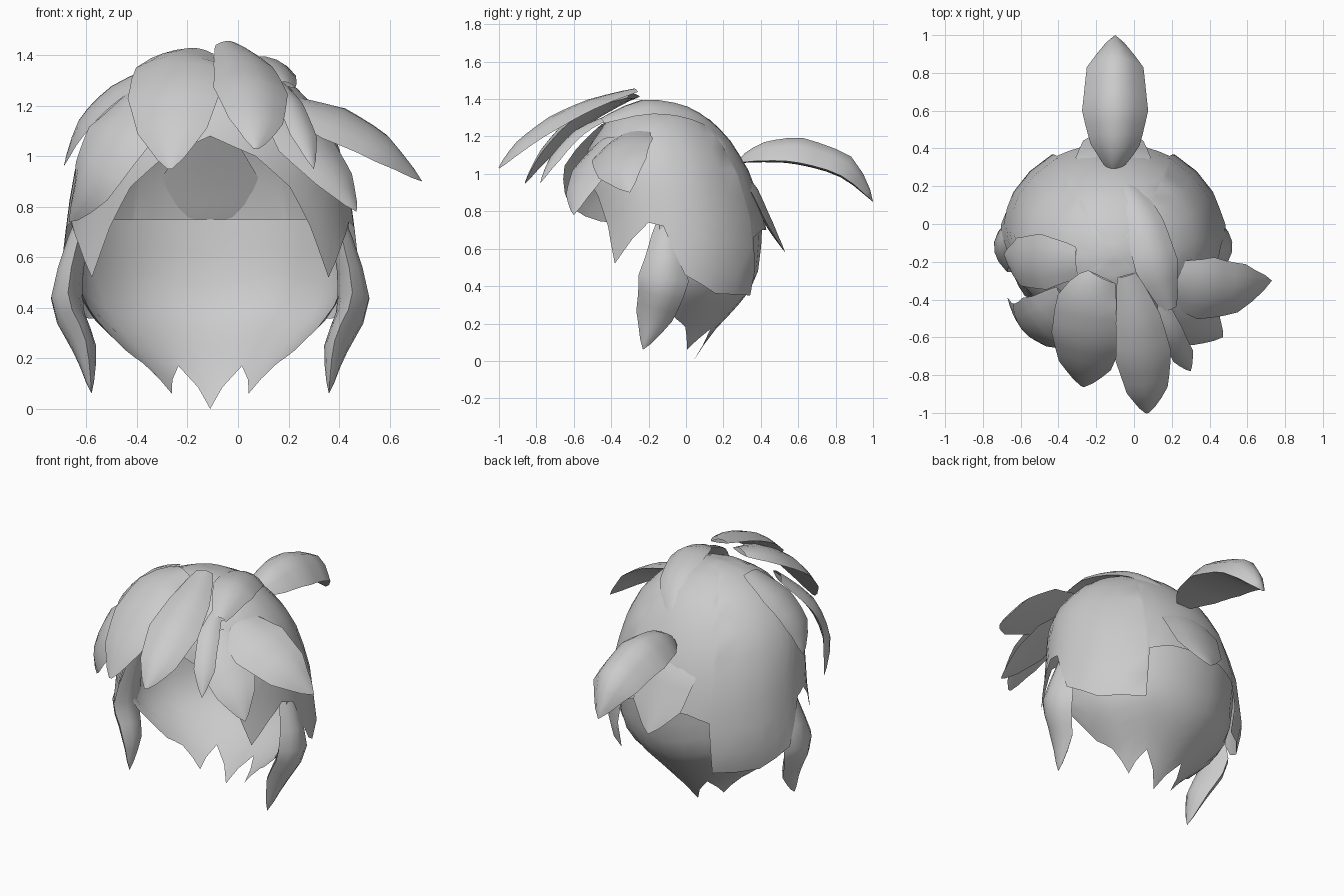
import bpy, bmesh, math
from mathutils import Vector

if "Cube" in bpy.data.objects:
    bpy.data.objects.remove(bpy.data.objects["Cube"])

CX, CY = -0.11, -0.08          # head axis
SIDE, BACK, FRONT = 0.585, 0.52, 0.48


def lerp(table, v):
    for (a, p), (b, q) in zip(table, table[1:]):
        if a <= v <= b:
            return p + (q - p) * (v - a) / (b - a)
    return table[-1][1] if v > table[-1][0] else table[0][1]


def grid(name, rows, closed=False):
    """Skin a list of point rows; closed joins each row into a ring."""
    bm = bmesh.new()
    vs = [[bm.verts.new(p) for p in r] for r in rows]
    for a, b in zip(vs, vs[1:]):
        n = len(a)
        for i in range(n if closed else n - 1):
            j = (i + 1) % n
            bm.faces.new((a[i], a[j], b[j], b[i]))
    bmesh.ops.remove_doubles(bm, verts=bm.verts, dist=0.0005)
    bmesh.ops.recalc_face_normals(bm, faces=bm.faces)
    me = bpy.data.meshes.new(name)
    bm.to_mesh(me)
    bm.free()
    ob = bpy.data.objects.new(name, me)
    bpy.context.collection.objects.link(ob)
    bpy.context.view_layer.objects.active = ob
    ob.select_set(True)
    bpy.ops.object.shade_smooth_by_angle(angle=math.radians(50))
    ob.select_set(False)
    return ob


def shell(name, meridian, hem, rows):
    """Surface around the head; hem = (angle from back, lowest z), mirrored."""
    half = []
    for (a, _), (b, _) in zip(hem, hem[1:]):
        half += [a, (a + b) / 2]
    half.append(hem[-1][0])
    angles = [-a for a in reversed(half[1:])] + half
    # position along meridian as running length
    lens = [0]
    for (r0, z0), (r1, z1) in zip(meridian, meridian[1:]):
        lens.append(lens[-1] + math.hypot(r1 - r0, z1 - z0))
    r_at = list(zip(lens, [m[0] for m in meridian]))
    z_at = list(zip(lens, [m[1] for m in meridian]))
    s_at = sorted((m[1], s) for m, s in zip(meridian, lens))
    out = []
    for a in angles:
        t = math.radians(a)
        depth = BACK if abs(a) <= 90 else FRONT
        end = lerp(s_at, lerp(hem, abs(a)))
        col = []
        for k in range(rows + 1):
            s = end * k / rows
            r, z = lerp(r_at, s), lerp(z_at, s)
            lean = lerp([(0.75, 0), (1.1, -0.06), (1.4, -0.08)], z)   # crown leans forward
            col.append((CX + SIDE * r * math.sin(t), CY + lean + depth * r * math.cos(t), z))
        out.append(col)
    return grid(name, out)


def lock(name, path, bulge=0.3, normal=None, mirror=False, under=0.06):
    """Curved pointed leaf with an underside; path points are (x, y, z, half width)."""
    for m in ((1, -1) if mirror else (1,)):
        pts = [Vector((CX + m * (p[0] - CX), p[1], p[2])) for p in path]
        ws = [p[3] for p in path]
        n, rows = len(pts) - 1, []
        for k in range(n * 3 + 1):
            i = min(k // 3, n - 1)
            t = k / 3 - i
            p0, p1, p2, p3 = pts[max(i - 1, 0)], pts[i], pts[i + 1], pts[min(i + 2, n)]

            def spline(u):
                return 0.5 * (2 * p1 + (p2 - p0) * u + (2 * p0 - 5 * p1 + 4 * p2 - p3) * u * u
                              + (3 * p1 - p0 - 3 * p2 + p3) * u ** 3)
            c = spline(t)
            tan = (spline(t + 0.02) - spline(t - 0.02)).normalized()
            w = ws[i] + (ws[i + 1] - ws[i]) * t
            up = Vector((m * normal[0], normal[1], normal[2])) if normal else c - Vector((CX, CY, 0.7))
            side = tan.cross(up).normalized()
            up = side.cross(tan).normalized()
            ring = [(s, bulge) for s in (-1, -0.6, -0.2, 0.2, 0.6, 1)]
            ring += [(s, -under) for s in (0.5, 0, -0.5)]
            rows.append([c + side * w * s + up * w * h * (1 - s * s) for s, h in ring])
        grid(name + ("" if not mirror else "_right" if m == 1 else "_left"), rows, True)


# Outer cap with hairline, side points and back panels
shell("hair_cap",
      [(0, 1.39), (0.3, 1.36), (0.57, 1.28), (0.78, 1.15), (0.9, 1.0),
       (0.96, 0.8), (1.0, 0.6), (1.03, 0.45), (0.97, 0.35)],
      [(0, 0.7), (18, 0.7), (31, 0.66), (33, 0.35), (62, 0.36), (82, 0.46), (95, 0.72),
       (105, 0.74), (116, 0.65), (128, 0.52), (136, 0.72), (145, 0.88), (160, 1.0), (180, 1.08)], 12)

# Lower layer curling under the nape with jagged points
shell("nape_layer",
      [(0.94, 0.75), (0.92, 0.55), (0.88, 0.44), (0.78, 0.35), (0.57, 0.23), (0.42, 0.15), (0.23, 0.0)],
      [(0, 0.0), (28, 0.17), (58, 0.06), (72, 0.18), (86, 0.23), (98, 0.4)], 8)

# Back centre point and side locks
lock("back_point", [(-0.11, 0.24, 1.08, 0.08), (-0.11, 0.35, 0.9, 0.2), (-0.11, 0.44, 0.72, 0.16),
                    (-0.11, 0.53, 0.58, 0)], 0.2)
lock("side_lock", [(0.39, -0.09, 0.76, 0.06), (0.455, -0.12, 0.44, 0.135), (0.385, -0.17, 0.24, 0.1),
                   (0.36, -0.23, 0.06, 0)], 0.5, (1, 0, 0.1), True, 0.45)

# Fringe
lock("fringe_left", [(-0.17, -0.28, 1.41, 0.08), (-0.24, -0.42, 1.36, 0.17), (-0.25, -0.6, 1.25, 0.19),
                     (-0.26, -0.75, 1.1, 0.14), (-0.27, -0.86, 0.95, 0.01)], 0.25)
lock("fringe_centre", [(-0.04, -0.27, 1.44, 0.05), (0.02, -0.5, 1.36, 0.12), (0.05, -0.7, 1.26, 0.15),
                       (0.07, -0.88, 1.14, 0.11), (0.07, -1.0, 1.03, 0.01)], 0.35)
lock("fringe_narrow", [(0.15, -0.42, 1.3, 0.03), (0.2, -0.57, 1.22, 0.06), (0.26, -0.7, 1.08, 0.06),
                       (0.3, -0.78, 0.95, 0)], 0.3)
lock("fringe_right", [(0.16, -0.4, 1.18, 0.09), (0.27, -0.49, 1.04, 0.16), (0.38, -0.56, 0.91, 0.11),
                      (0.47, -0.6, 0.78, 0)], 0.25)
lock("fringe_far_left", [(-0.34, -0.4, 1.26, 0.1), (-0.47, -0.52, 1.08, 0.18), (-0.58, -0.52, 0.9, 0.14),
                         (-0.67, -0.39, 0.74, 0)], 0.25)

# Flicked lock on the right, flat lock on the left
lock("right_flick", [(0.2, -0.3, 1.2, 0.11), (0.38, -0.34, 1.13, 0.18), (0.57, -0.34, 1.03, 0.14),
                     (0.73, -0.3, 0.9, 0)], 0.25, (0.4, -0.4, 0.8))
lock("left_flat_lock", [(-0.3, -0.2, 1.35, 0.08), (-0.48, -0.2, 1.25, 0.15), (-0.61, -0.2, 1.12, 0.13),
                        (-0.69, -0.16, 0.96, 0)], 0.2)

# Strand over the crown and raised lock behind
lock("crown_strand", [(-0.1, 0.3, 1.06, 0.02), (-0.03, 0.16, 1.22, 0.08), (0.05, 0, 1.32, 0.11),
                      (0.12, -0.22, 1.35, 0.12), (0.19, -0.45, 1.28, 0.04)], 0.35)
lock("back_flick", [(-0.11, 0.29, 1.06, 0.03), (-0.1, 0.42, 1.07, 0.13), (-0.1, 0.6, 1.06, 0.175),
                    (-0.1, 0.83, 0.99, 0.15), (-0.1, 1.0, 0.85, 0)], 0.8, (0, 0, 1))
